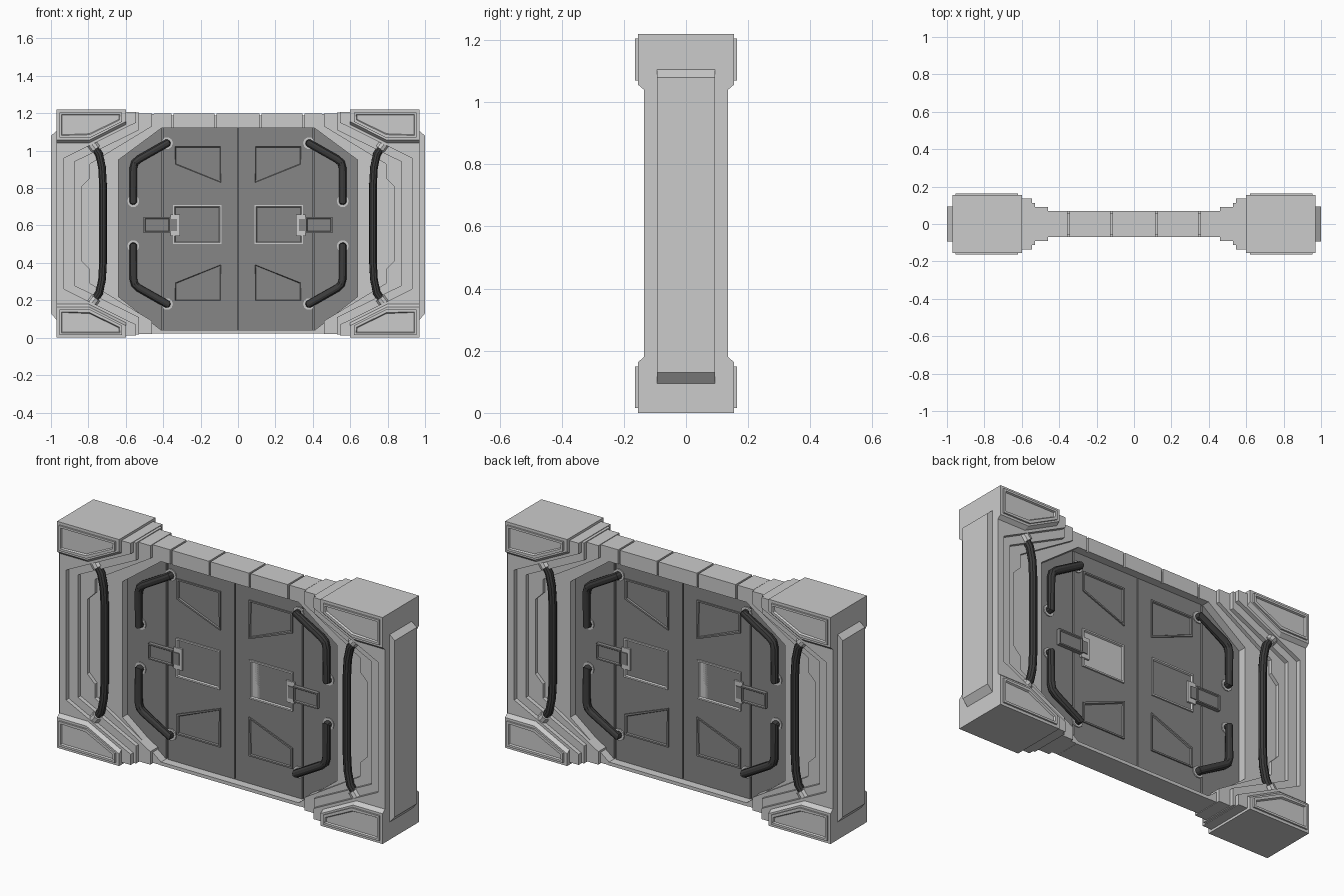
import bpy
import bmesh
from mathutils import Vector

if "Cube" in bpy.data.objects:
    bpy.data.objects.remove(bpy.data.objects["Cube"], do_unlink=True)

MID = 0.61  # half of the height, used as the vertical mirror plane


def material(name, value):
    m = bpy.data.materials.new(name)
    m.use_nodes = True
    colour = (value, value, value, 1)
    m.diffuse_color = colour
    bsdf = m.node_tree.nodes["Principled BSDF"]
    bsdf.inputs["Base Color"].default_value = colour
    bsdf.inputs["Roughness"].default_value = 0.7
    return m


LIGHT = material("light grey metal", 0.6)
DARK = material("dark grey metal", 0.24)
RUBBER = material("black rubber", 0.045)


def prism(name, pts, y0, y1, mat, flip_z=False, front=None, rim=0, depth=0.008):
    """Extrude an (x, z) outline in depth, mirrored to every side.
    front: other outline at y1; rim: width of a border around a sunken face."""
    bm = bmesh.new()
    a = [bm.verts.new((x, y0, z - MID)) for x, z in pts]
    b = [bm.verts.new((x, y1, z - MID)) for x, z in (front or pts)]
    bm.faces.new(a)
    face = bm.faces.new(b)
    n = len(pts)
    for i in range(n):
        j = (i + 1) % n
        bm.faces.new((a[i], a[j], b[j], b[i]))
    bmesh.ops.recalc_face_normals(bm, faces=bm.faces[:])
    if rim:
        bmesh.ops.inset_individual(bm, faces=[face], thickness=rim)
        bmesh.ops.inset_individual(bm, faces=[face], thickness=0.006, depth=-depth)
    me = bpy.data.meshes.new(name)
    bm.to_mesh(me)
    bm.free()
    me.materials.append(mat)
    ob = bpy.data.objects.new(name, me)
    ob.location.z = MID
    bpy.context.collection.objects.link(ob)
    mod = ob.modifiers.new("Mirror", "MIRROR")
    mod.use_axis = (True, True, flip_z)
    mod.use_mirror_merge = False
    return ob


def rect(x0, x1, z0, z1):
    return [(x0, z0), (x1, z0), (x1, z1), (x0, z1)]


def tubes(name, path, radius, mat, flip_z=True):
    """Round bar along a path, repeated on every side."""
    cu = bpy.data.curves.new(name, "CURVE")
    cu.dimensions = "3D"
    cu.bevel_depth = radius
    cu.bevel_resolution = 3
    cu.use_fill_caps = True
    for sx in (1, -1):
        for sy in (1, -1):
            for sz in (1, -1) if flip_z else (1,):
                sp = cu.splines.new("POLY")
                sp.points.add(len(path) - 1)
                for p, (x, y, z) in zip(sp.points, path):
                    p.co = (x * sx, y * sy, MID + (z - MID) * sz, 1)
    cu.materials.append(mat)
    ob = bpy.data.objects.new(name, cu)
    bpy.context.collection.objects.link(ob)
    bpy.ops.object.select_all(action="DESELECT")
    ob.select_set(True)
    bpy.context.view_layer.objects.active = ob
    bpy.ops.object.convert(target="MESH")
    bpy.ops.object.shade_smooth_by_angle()


# Stepped side columns, each layer shallower than the one outside it
prism("column_outer_step", [(.97, MID), (.97, 1.207), (.545, 1.207), (.545, 1.15),
                            (.93, .96), (.93, MID)], 0, .135, LIGHT, True)
prism("column_middle_step", [(.965, MID), (.965, 1.204), (.53, 1.204), (.53, 1.11),
                             (.875, .94), (.875, MID)], 0, .112, LIGHT, True)
prism("column_inner_step", [(.96, MID), (.96, 1.2), (.46, 1.2), (.46, 1.13), (.79, .93),
                            (.79, .855), (.835, .81), (.835, MID)], 0, .09, LIGHT, True)
prism("door_surround", [(.95, .023), (.95, 1.197), (.41, 1.197), (.41, 1.12), (.64, .95),
                        (.64, .22), (.41, .04), (.41, .023)], 0, .07, LIGHT)

# Corner blocks with a chamfered inner edge and a framed plate
block = [(.97, 1.04), (.8, 1.04), (.6, 1.14), (.6, 1.22), (.97, 1.22)]
block_front = [(.97, 1.057), (.795, 1.057), (.6, 1.155), (.6, 1.22), (.97, 1.22)]
plate = [(.955, 1.07), (.79, 1.07), (.62, 1.155), (.62, 1.205), (.955, 1.205)]
prism("corner_block", block, 0, .135, LIGHT, True)
prism("corner_block_cap", block, .135, .155, LIGHT, True, front=block_front)
prism("corner_plate", plate, .15, .164, LIGHT, True, rim=.016, depth=.01)

# Outer side panel
prism("side_panel", [(.96, .095), (.97, .095), (1, .13), (1, 1.08), (.97, 1.105),
                     (.96, 1.105)], 0, .094, LIGHT)

# Segmented top beam and plain sill
prism("beam_core", rect(0, .45, 1.12, 1.187), 0, .06, LIGHT)
for i, (x0, x1) in enumerate([(0, .115), (.125, .345), (.355, .45)]):
    prism(f"beam_segment_{i + 1}", rect(x0, x1, 1.12, 1.198), 0, .07, LIGHT)
prism("sill", rect(0, .42, .022, .04), 0, .07, LIGHT)

# Door leaves: backing, centre leaf and folded side wing
prism("door_backing", [(0, .03), (.43, .03), (.66, .2), (.66, .97), (.43, 1.13),
                       (0, 1.13)], 0, .014, DARK)
prism("door_leaf", rect(.003, .4, .04, 1.12), 0, .025, DARK)
prism("door_wing", [(.41, .04), (.64, .22), (.64, .95), (.41, 1.12)], 0, .026, DARK)

# Raised frames on the door
prism("door_frame_plate", [(.085, .82), (.345, .92), (.345, 1.03), (.085, 1.03)],
      .02, .032, DARK, True, rim=.012)
prism("window", rect(.088, .348, .5, .71), .02, .033, LIGHT, rim=.012)
prism("window_notch", rect(.31, .36, .545, .66), .02, .035, LIGHT)
prism("latch", rect(.36, .505, .56, .645), .02, .046, DARK, rim=.01, depth=.006)
prism("latch_tongue", rect(.325, .37, .57, .635), .02, .04, DARK)

# Door handles with mounting rings
tubes("door_handles", [(.38, .02, 1.04), (.38, .046, 1.04), (.53, .046, .955),
                       (.552, .046, .935), (.56, .046, .905), (.56, .046, .73),
                       (.56, .02, .73)], .021, RUBBER)
for i, (x, z) in enumerate([(.38, 1.04), (.56, .73)]):
    tubes(f"handle_ring_{i + 1}", [(x, .015, z), (x, .031, z)], .032, LIGHT)

# Long column handles with their end joints
tubes("column_handles", [(.775, .1, 1.03), (.742, .104, .98), (.727, .104, .91),
                         (.722, .104, .82), (.722, .104, .4), (.727, .104, .31),
                         (.742, .104, .24), (.775, .1, .19)], .021, RUBBER, False)
tubes("column_handle_joints", [(.788, .102, 1.045), (.76, .103, 1.008)], .029, LIGHT)
